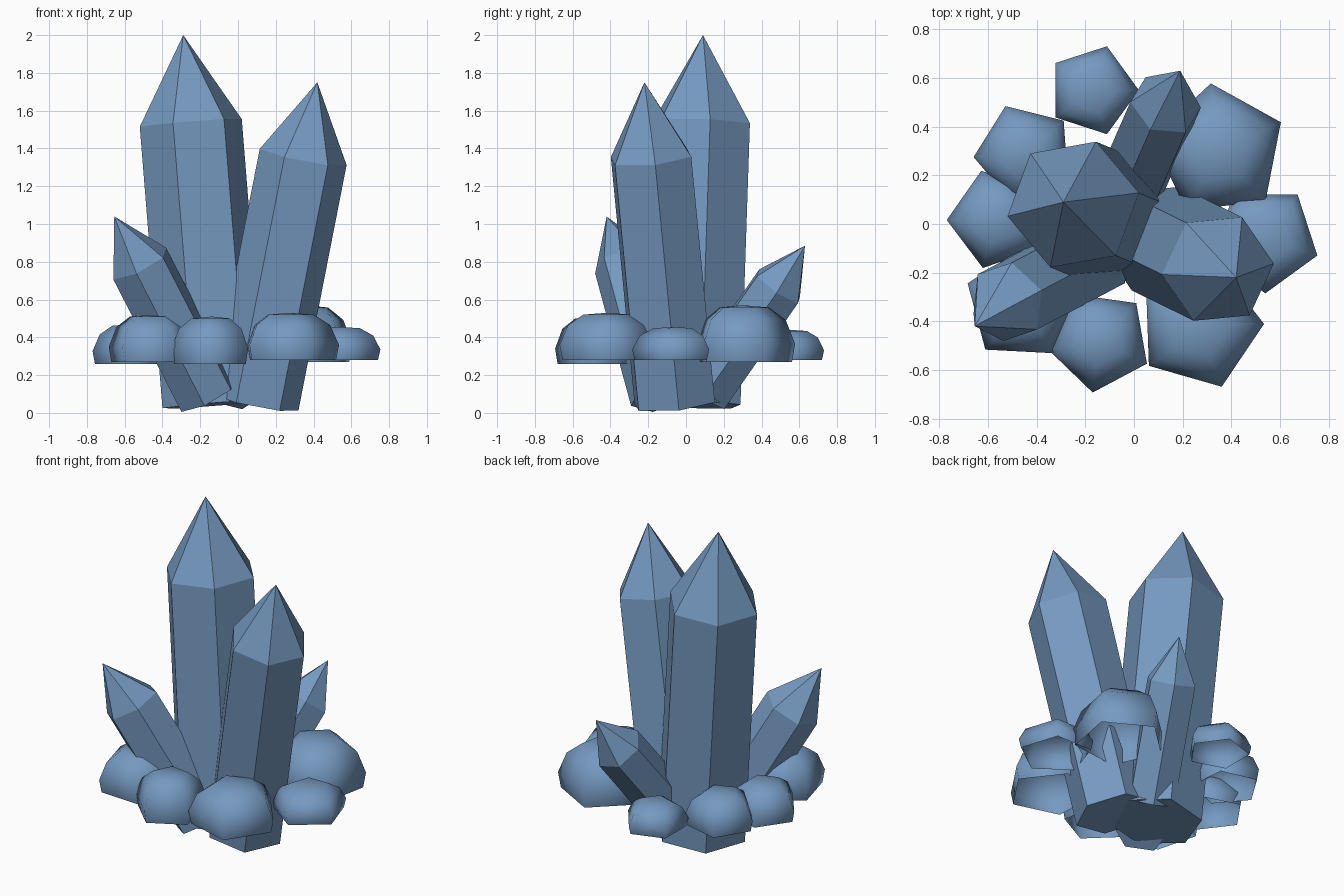
import bpy
import bmesh
from math import cos, sin, radians
from mathutils import Vector

cube = bpy.data.objects.get("Cube")
if cube:
    bpy.data.objects.remove(cube, do_unlink=True)

blue = bpy.data.materials.new("crystal_blue")
blue.use_nodes = True
color = (0.18, 0.32, 0.53, 1.0)
blue.diffuse_color = color
shader = next(n for n in blue.node_tree.nodes if n.type == "BSDF_PRINCIPLED")
shader.inputs["Base Color"].default_value = color


def finish(bm, name, smooth):
    bmesh.ops.recalc_face_normals(bm, faces=bm.faces[:])
    for face in bm.faces:
        face.smooth = smooth
    mesh = bpy.data.meshes.new(name)
    bm.to_mesh(mesh)
    bm.free()
    mesh.materials.append(blue)
    obj = bpy.data.objects.new(name, mesh)
    bpy.context.collection.objects.link(obj)
    return obj


def bridge(bm, lower, upper):
    count = len(lower)
    for i in range(count):
        j = (i + 1) % count
        bm.faces.new((lower[i], lower[j], upper[j], upper[i]))


def fan(bm, ring, apex):
    for i, vert in enumerate(ring):
        bm.faces.new((vert, ring[(i + 1) % len(ring)], apex))


def crystal(name, base, shoulder, tip, radius, turn):
    """Leaning hexagonal prism closed by a six-sided point."""
    base, shoulder, tip = Vector(base), Vector(shoulder), Vector(tip)
    axis = (shoulder - base).normalized()
    tilt = Vector((0, 0, 1)).rotation_difference(axis)
    bm = bmesh.new()
    rings = []
    for center in (base, shoulder):
        ring = []
        for i in range(6):
            a = radians(turn + 60 * i)
            spoke = tilt @ Vector((radius * cos(a), radius * sin(a), 0))
            ring.append(bm.verts.new(center + spoke))
        rings.append(ring)
    bm.faces.new(rings[0])
    bridge(bm, *rings)
    fan(bm, rings[1], bm.verts.new(tip))
    return finish(bm, name, False)


# Dome profile: share of radius, share of height
DOME = ((0.94, 0), (1, 0.32), (0.82, 0.74), (0.5, 0.96))


def rock(name, x, y, radius, turn, bottom, top):
    """Soft five-sided dome, open underneath."""
    bm = bmesh.new()
    height = top - bottom
    previous = None
    for width, level in DOME:
        ring = []
        for i in range(5):
            a = radians(turn + 72 * i)
            r = radius * width
            ring.append(bm.verts.new((x + r * cos(a), y + r * sin(a),
                                      bottom + height * level)))
        if previous:
            bridge(bm, previous, ring)
        previous = ring
    fan(bm, previous, bm.verts.new((x, y, top)))
    return finish(bm, name, True)


# Crystals
crystal("main_crystal", (-0.13, 0.03, 0.045), (-0.25, 0.08, 1.535),
        (-0.29, 0.09, 2), 0.275, 10)
crystal("second_crystal", (0.09, -0.06, 0.055), (0.345, -0.185, 1.355),
        (0.42, -0.22, 1.75), 0.235, 5)
crystal("small_front_crystal", (-0.16, -0.13, 0.09), (-0.52, -0.32, 0.79),
        (-0.655, -0.42, 1.04), 0.17, 20)
crystal("small_back_crystal", (-0.04, 0.1, 0.11), (0.13, 0.49, 0.67),
        (0.19, 0.63, 0.885), 0.15, 0)

# Ring of rocks around the cluster
rock("back_rock", -0.17, 0.55, 0.19, 0, 0.28, 0.44)
rock("back_left_rock", 0.35, 0.3, 0.28, 25, 0.27, 0.57)
rock("left_rock", 0.54, -0.06, 0.225, -18, 0.28, 0.455)
rock("front_left_rock", 0.27, -0.42, 0.265, 2, 0.28, 0.53)
rock("front_rock", -0.14, -0.48, 0.215, -26, 0.26, 0.51)
rock("front_right_rock", -0.46, -0.33, 0.24, 15, 0.27, 0.52)
rock("right_rock", -0.56, 0.02, 0.21, 37, 0.26, 0.47)
rock("back_right_rock", -0.45, 0.29, 0.21, 40, 0.27, 0.48)
